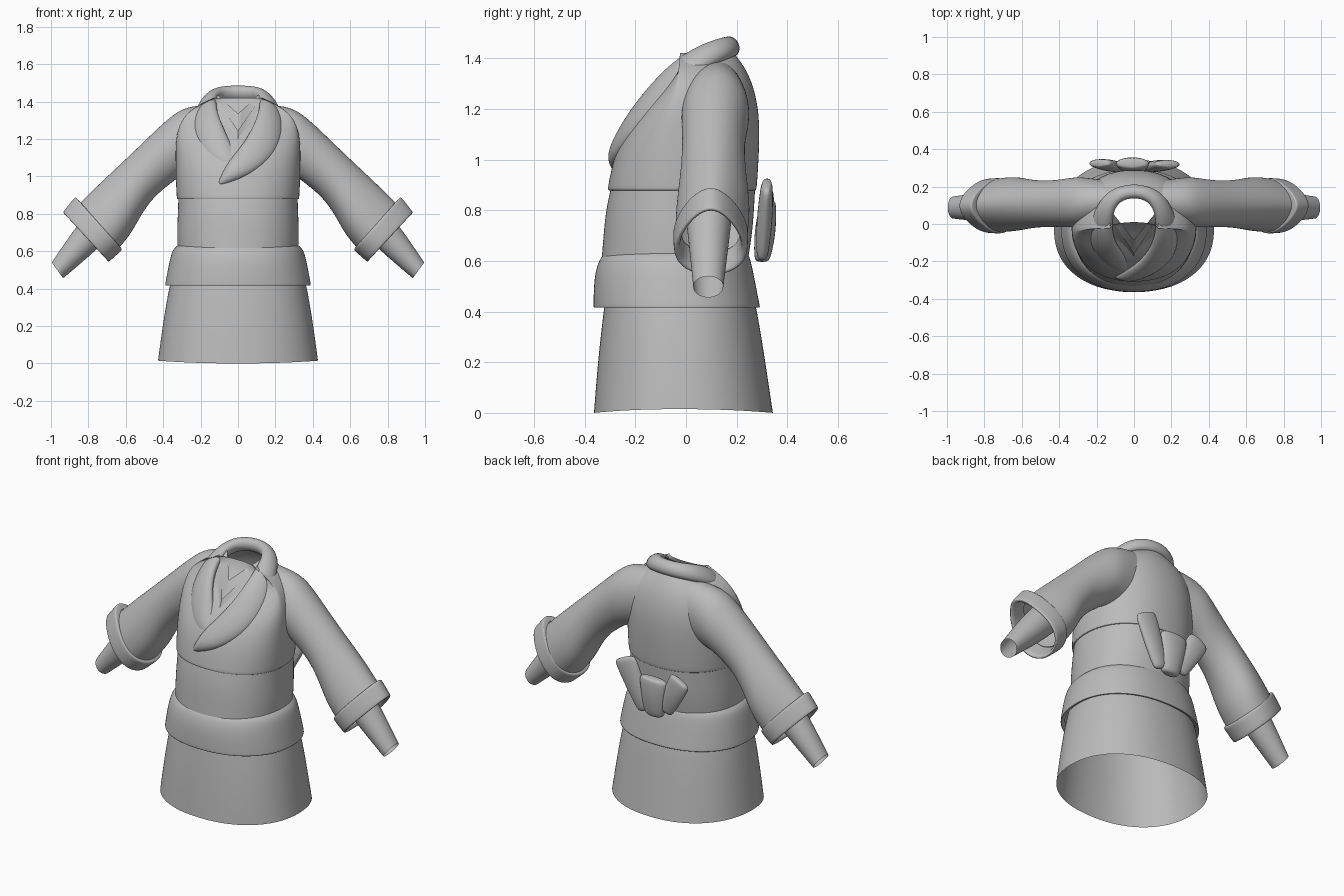
import bpy, bmesh, math
from mathutils import Vector

cube = bpy.data.objects.get("Cube")
if cube:
    bpy.data.objects.remove(cube)

cloth = bpy.data.materials.new("grey_cloth")
cloth.use_nodes = True
GREY = (.5, .5, .5, 1)
cloth.diffuse_color = GREY
cloth.node_tree.nodes["Principled BSDF"].inputs["Base Color"].default_value = GREY


def loft(name, rows, closed=True, caps=False, levels=2, mirrored=False):
    """Skin a list of equal-length point rows, then smooth the result."""
    bm = bmesh.new()
    grid = [[bm.verts.new(point) for point in row] for row in rows]
    count = len(grid[0])
    for lower, upper in zip(grid, grid[1:]):
        for i in range(count if closed else count - 1):
            j = (i + 1) % count
            bm.faces.new((lower[i], lower[j], upper[j], upper[i]))
    if caps:
        bm.faces.new(grid[0])
        bm.faces.new(grid[-1])
    bmesh.ops.recalc_face_normals(bm, faces=bm.faces)
    mesh = bpy.data.meshes.new(name)
    bm.to_mesh(mesh)
    bm.free()
    mesh.materials.append(cloth)
    obj = bpy.data.objects.new(name, mesh)
    bpy.context.collection.objects.link(obj)
    if mirrored:
        obj.modifiers.new("mirror", "MIRROR").use_mirror_merge = False
    smooth = obj.modifiers.new("smooth", "SUBSURF")
    smooth.levels = smooth.render_levels = levels
    bpy.ops.object.select_all(action="DESELECT")
    obj.select_set(True)
    bpy.context.view_layer.objects.active = obj
    bpy.ops.object.shade_smooth_by_angle(angle=math.radians(50))
    return obj


def body_ring(z, half_width, front, back, dip=0, count=32):
    """Horizontal ring around the body with its own front and back depth."""
    middle = -.03
    ring = []
    for i in range(count):
        angle = math.tau * i / count
        c, s = math.cos(angle), math.sin(angle)
        depth = back - middle if s > 0 else middle - front
        x = half_width * math.copysign(abs(c) ** .9, c)
        ring.append((x, middle + depth * math.copysign(abs(s) ** .9, s), z + dip * c * c))
    return ring


def arm_ring(top, bottom, front, back, taper=0, count=20):
    """Tilted ring around an arm; taper narrows the upper side."""
    top, bottom = Vector(top), Vector(bottom)
    ring = []
    for i in range(count):
        angle = math.tau * i / count
        u, v = math.cos(angle), math.sin(angle)
        p = (top + bottom) / 2 + (top - bottom) / 2 * u
        y = (front + back) / 2 + (back - front) / 2 * v * (1 - taper * u)
        ring.append((p.x, y, p.y))
    return ring


# Skirt, jacket hem, sash and jacket body
loft("skirt", [body_ring(0, .43, -.365, .345, dip=.015),
               body_ring(.2, .405, -.35, .315),
               body_ring(.42, .37, -.325, .28),
               body_ring(.58, .32, -.3, .24)])
loft("jacket_hem", [body_ring(.425, .37, -.34, .27),
                    body_ring(.412, .392, -.367, .295),
                    body_ring(.42, .392, -.367, .293),
                    body_ring(.54, .37, -.365, .27),
                    body_ring(.61, .352, -.343, .255),
                    body_ring(.63, .325, -.32, .245)])
loft("sash", [body_ring(.6, .325, -.335, .245),
              body_ring(.7, .328, -.327, .262),
              body_ring(.8, .323, -.318, .27),
              body_ring(.9, .32, -.295, .275)])
loft("jacket_body", [body_ring(.88, .318, -.29, .27),
                     body_ring(.875, .328, -.312, .278),
                     body_ring(.9, .33, -.308, .282),
                     body_ring(1, .335, -.288, .288),
                     body_ring(1.1, .335, -.25, .292),
                     body_ring(1.2, .335, -.18, .288),
                     body_ring(1.3, .31, -.075, .265),
                     body_ring(1.37, .24, -.01, .23),
                     body_ring(1.42, .13, .01, .19)])

# Sleeves with folded cuffs, and the narrow under-sleeves
loft("sleeves", [arm_ring((.14, 1.39), (.24, 1.02), .01, .24),
                 arm_ring((.28, 1.375), (.31, 1), -.02, .255),
                 arm_ring((.36, 1.325), (.36, .96), -.02, .245),
                 arm_ring((.48, 1.21), (.45, .89), -.015, .23),
                 arm_ring((.62, 1.075), (.52, .79), -.025, .24, .1),
                 arm_ring((.74, .965), (.57, .69), -.04, .255, .2),
                 arm_ring((.86, .845), (.64, .61), -.04, .24, .25)], mirrored=True)
loft("cuffs", [arm_ring((.845, .865), (.64, .635), -.02, .22, .3),
               arm_ring((.87, .893), (.615, .607), -.045, .24, .3),
               arm_ring((.878, .887), (.622, .6), -.048, .243, .3),
               arm_ring((.932, .818), (.683, .546), -.045, .24, .3),
               arm_ring((.938, .808), (.69, .54), -.04, .235, .3),
               arm_ring((.92, .79), (.705, .557), -.02, .215, .3),
               arm_ring((.84, .85), (.64, .63), -.015, .21, .3)], mirrored=True)
loft("under_sleeves", [arm_ring((.755, .865), (.625, .735), -.005, .185),
                       arm_ring((.87, .73), (.75, .61), .01, .17),
                       arm_ring((.996, .54), (.934, .455), .028, .148)], mirrored=True)


# Shawl collar: an oval tube swept between an inner and an outer edge
def collar(name, edges, height, sides=12):
    edges = [(Vector(a), Vector(b)) for a, b in edges]
    mids = [(a + b) / 2 for a, b in edges]
    rows = []
    for k, (inner, outer) in enumerate(edges):
        tangent = mids[min(k + 1, len(mids) - 1)] - mids[max(k - 1, 0)]
        across = (outer - inner) / 2
        lift = across.cross(tangent).normalized()
        if lift.z - lift.y < 0:
            lift.negate()
        lift *= min(height, across.length)
        rows.append([mids[k] + across * math.cos(math.tau * i / sides)
                     + lift * math.sin(math.tau * i / sides) for i in range(sides)])
    return loft(name, rows, caps=True)


half = [((0, .15, 1.475), (0, .22, 1.42)),
        ((.085, .125, 1.47), (.145, .18, 1.41)),
        ((.12, .05, 1.445), (.21, .07, 1.36)),
        ((.12, -.05, 1.38), (.245, -.03, 1.275)),
        ((.085, -.14, 1.28), (.235, -.125, 1.18)),
        ((.03, -.21, 1.18), (.18, -.21, 1.09))]
tip = [((-.04, -.245, 1.1), (.08, -.27, 1.015)),
       ((-.08, -.268, 1.03), (-.01, -.285, .975)),
       ((-.11, -.28, .96), (-.095, -.28, .95))]


def flip(point):
    return (-point[0], point[1], point[2])


tucked = [((-.01, -.2, 1.12), (-.13, -.235, 1.06)), ((.03, -.2, 1.06), (-.04, -.23, 1.03))]
other = [(flip(a), flip(b)) for a, b in half[1:-1]]
collar("shawl_collar", list(reversed(tucked)) + other[::-1] + half + tip, .04)


# Two overlapping inner collar layers filling the neckline
def neck_layer(name, side, low_side, centre, low_centre):
    rows = []
    for edge, point in ((side, centre), (low_side, low_centre)):
        edge, point = Vector(edge), Vector(point)
        right = [edge.lerp(point, t / 6) for t in range(7)]
        rows.append(right + [flip(p) for p in right[-2::-1]])
    loft(name, rows, closed=False, levels=0)


neck_layer("inner_collar", (.115, .06, 1.44), (.13, .0, 1.39), (0, -.085, 1.335), (0, -.15, 1.23))
neck_layer("outer_inner_collar", (.125, .03, 1.425), (.13, -.1, 1.27),
           (0, -.155, 1.245), (0, -.22, 1.09))


# Bow: three puffed folds fanning up from the sash
def bow_fold(name, base, top, base_width, top_width, depth):
    base, top = Vector(base), Vector(top)
    axis = (top - base).normalized()
    side = axis.cross(Vector((0, 1, 0))).normalized()
    rows = []
    for t, scale in ((0, .75), (.08, 1), (.5, 1), (.92, 1), (1, .8)):
        centre = base.lerp(top, t)
        width = (base_width + (top_width - base_width) * t) / 2 * scale
        bulge = depth / 2 * scale * (.7 + .3 * math.sin(math.pi * t))
        rows.append([centre + side * width * a + Vector((0, bulge * b, 0))
                     for a, b in ((-1, -.6), (0, -1), (1, -.6), (1, .6), (0, 1), (-1, .6))])
    loft(name, rows, caps=True)


bow_fold("bow_left_fold", (.06, .3, .61), (.19, .32, .91), .1, .16, .075)
bow_fold("bow_right_fold", (-.07, .3, .64), (-.19, .325, .87), .1, .15, .075)
bow_fold("bow_middle_fold", (0, .3, .595), (-.01, .325, .84), .13, .2, .1)
